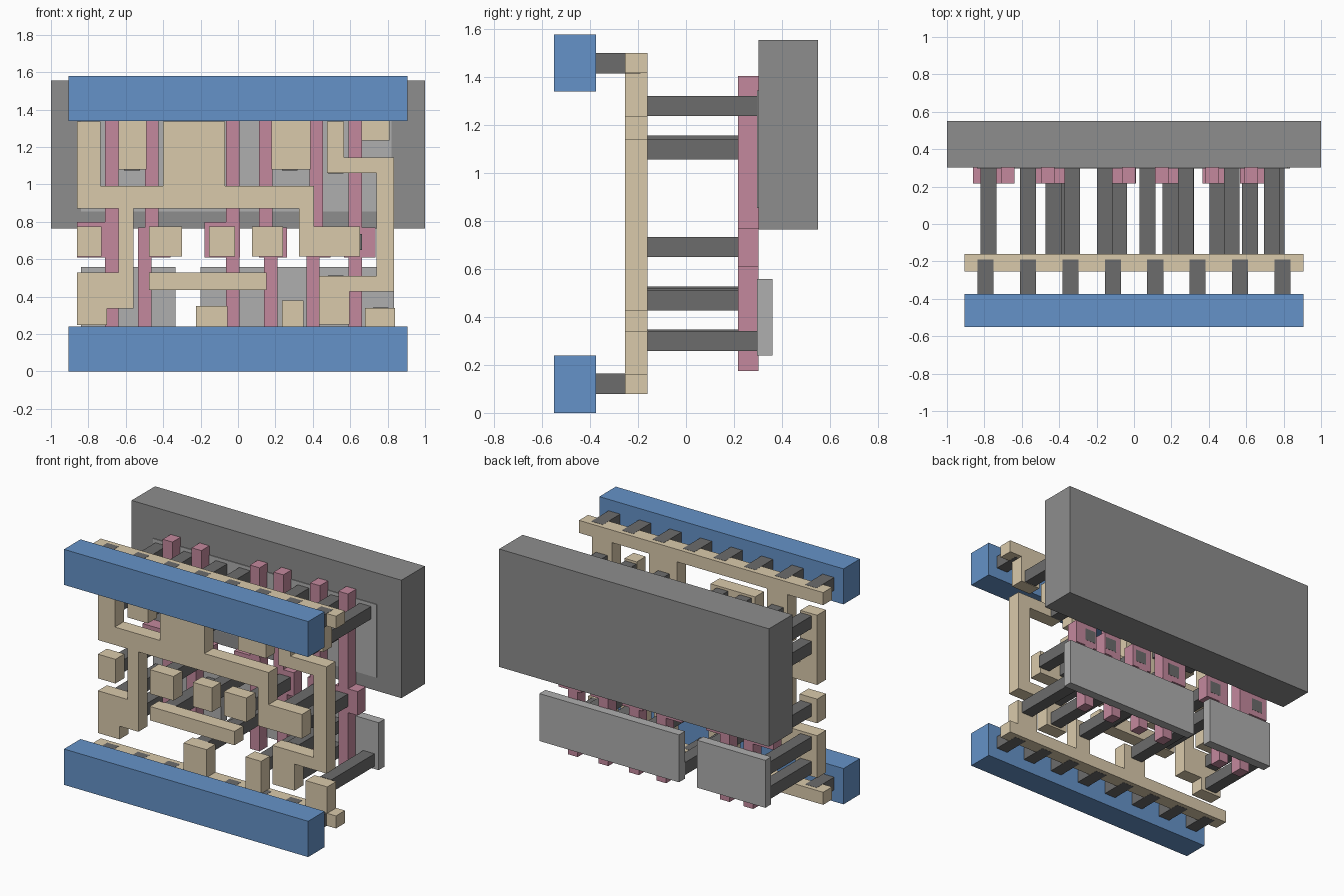
import bpy, bmesh


def material(name, rgb):
    m = bpy.data.materials.new(name)
    m.diffuse_color = (*rgb, 1)
    return m


BLUE = material("blue", (0.13, 0.29, 0.58))
TAN = material("tan", (0.70, 0.59, 0.41))
PINK = material("pink", (0.55, 0.25, 0.34))
DARK = material("dark_grey", (0.15, 0.15, 0.15))
MID = material("mid_grey", (0.27, 0.27, 0.27))
LIGHT = material("light_grey", (0.43, 0.43, 0.43))


def plate(name, outline, y0, y1, mat):
    """Extrude an x/z outline from y0 (front) to y1 (back)."""
    pts = [p for i, p in enumerate(outline) if p != outline[i - 1]]
    bm = bmesh.new()
    face = bm.faces.new([bm.verts.new((x, y0, z)) for x, z in pts])
    ext = bmesh.ops.extrude_face_region(bm, geom=[face])
    verts = [v for v in ext["geom"] if isinstance(v, bmesh.types.BMVert)]
    bmesh.ops.translate(bm, vec=(0, y1 - y0, 0), verts=verts)
    bmesh.ops.recalc_face_normals(bm, faces=bm.faces)
    me = bpy.data.meshes.new(name)
    bm.to_mesh(me)
    bm.free()
    me.materials.append(mat)
    ob = bpy.data.objects.new(name, me)
    bpy.context.collection.objects.link(ob)
    return ob


def box(name, x0, x1, z0, z1, y0, y1, mat):
    return plate(name, [(x0, z0), (x1, z0), (x1, z1), (x0, z1)], y0, y1, mat)


# Layer depths, front to back
RAIL = (-0.55, -0.375)
WIRE = (-0.255, -0.16)
GATE = (0.217, 0.302)
W = 0.905

# Thick back slab and thin panels
box("back_slab", -1, 1, 0.765, 1.555, 0.302, 0.55, MID)
box("upper_panel", -0.84, 0.82, 0.855, 1.345, 0.297, 0.36, LIGHT)
box("lower_panel_left", -0.84, -0.335, 0.24, 0.558, 0.297, 0.36, LIGHT)
box("lower_panel_right", -0.2, 0.835, 0.24, 0.558, 0.297, 0.36, LIGHT)

# Front rails with short connectors behind them
for side, z0, z1, zc in (("lower", 0, 0.24, 0.121), ("upper", 1.34, 1.578, 1.459)):
    box(side + "_rail", -W, W, z0, z1, *RAIL, BLUE)
    for i in range(8):
        x = -0.793 + i * 0.2266
        box(side + "_rail_pin", x - 0.043, x + 0.043, zc - 0.043, zc + 0.043,
            -0.375, -0.19, DARK)


# Thin wire rails with tabs pointing inward
def comb(name, z_out, z_in, tabs):
    pts = [(W, z_in), (W, z_out), (-W, z_out), (-W, z_in)]
    for x0, x1, z in tabs:
        pts += [(x0, z_in), (x0, z), (x1, z), (x1, z_in)]
    plate(name, pts, *WIRE, TAN)


comb("lower_wire_rail", 0.079, 0.163,
     [(-0.225, -0.055, 0.35), (0.235, 0.35, 0.38), (0.68, 0.84, 0.34)])
comb("upper_wire_rail", 1.501, 1.417,
     [(-0.64, -0.49, 1.08), (0.18, 0.387, 1.08), (0.66, 0.81, 1.235)])

# Large branching wire
plate("main_wire", [
    (-0.86, 1.337), (-0.86, 0.87), (-0.64, 0.87), (-0.64, 0.53), (-0.86, 0.53),
    (-0.86, 0.247), (-0.70, 0.247), (-0.70, 0.335), (-0.56, 0.335), (-0.56, 0.87),
    (0.325, 0.87), (0.325, 0.613), (0.652, 0.613), (0.652, 0.775), (0.405, 0.775),
    (0.405, 0.99), (-0.07, 0.99), (-0.07, 1.337), (-0.40, 1.337), (-0.40, 0.99),
    (-0.735, 0.99), (-0.735, 1.337)], *WIRE, TAN)

# Hooked wire on the right
plate("side_wire", [
    (0.477, 1.337), (0.477, 1.06), (0.74, 1.06), (0.74, 0.51), (0.433, 0.51),
    (0.433, 0.25), (0.597, 0.25), (0.597, 0.428), (0.835, 0.428), (0.835, 1.143),
    (0.567, 1.143), (0.567, 1.337)], *WIRE, TAN)

# Loose wire bar and pads
box("wire_bar", -0.475, 0.152, 0.435, 0.528, *WIRE, TAN)
for x0, x1 in ((-0.86, -0.73), (-0.475, -0.3), (-0.155, -0.015), (0.075, 0.24)):
    box("wire_pad", x0, x1, 0.613, 0.775, *WIRE, TAN)

# Gate strips: upper left edge, lower left edge, pad from, pad to, pad top
for u, l, p0, p1, pt in ((-0.71, -0.71, -0.86, -0.638, 0.80),
                         (-0.496, -0.535, -0.535, -0.36, 0.77),
                         (-0.064, -0.064, -0.18, 0.01, 0.80),
                         (0.112, 0.138, 0.112, 0.262, 0.77),
                         (0.383, 0.365, 0.365, 0.495, 0.77),
                         (0.592, 0.592, 0.567, 0.735, 0.77)):
    w, pb = 0.072, 0.61
    ur, lr = u + w, l + w
    plate("gate_strip", [
        (l, 0.175), (lr, 0.175), (lr, pb), (p1, pb), (p1, pt), (ur, pt),
        (ur, 1.405), (u, 1.405), (u, pt), (p0, pt), (p0, pb), (l, pb)], *GATE, PINK)

# Long posts joining the wires to the panels and gate strips
panel_posts = [(-0.778, 1.28), (-0.778, 1.11), (-0.567, 1.28), (-0.567, 1.115),
               (-0.33, 1.28), (-0.33, 1.11), (-0.157, 1.28), (-0.157, 1.11),
               (0.277, 1.28), (0.277, 1.115), (0.522, 1.28), (0.522, 1.10),
               (0.737, 1.28), (-0.778, 0.305), (-0.778, 0.47), (-0.39, 0.485),
               (0.072, 0.48), (-0.157, 0.305), (0.28, 0.305), (0.522, 0.305),
               (0.522, 0.47), (0.763, 0.3)]
gate_posts = [(x, 0.692) for x in (-0.778, -0.43, -0.08, 0.195, 0.447, 0.62)]
for name, posts, back in (("panel_post", panel_posts, 0.3), ("gate_post", gate_posts, 0.303)):
    for x, z in posts:
        box(name, x - 0.042, x + 0.042, z - 0.042, z + 0.042, -0.16, back, DARK)
